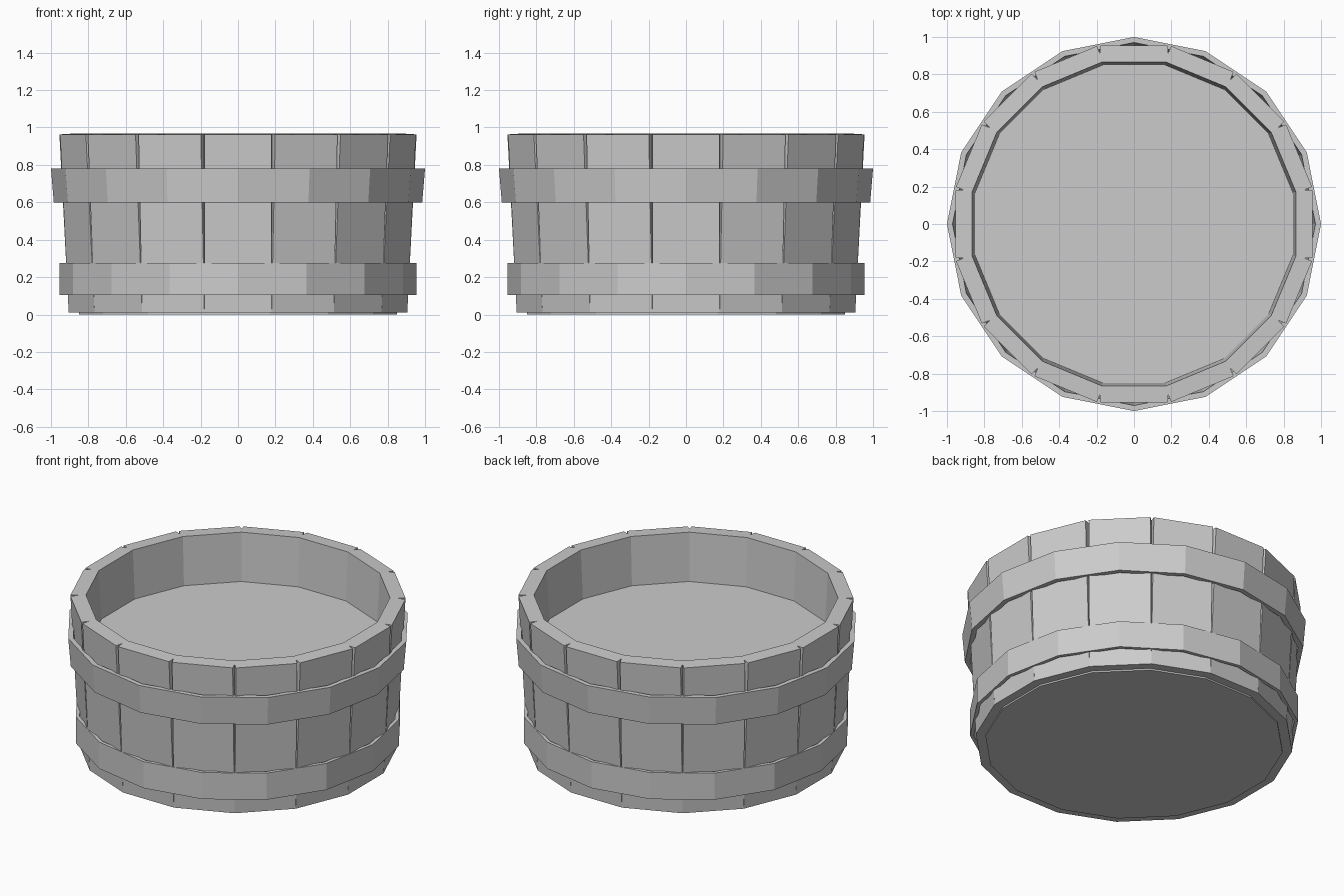
import bpy, bmesh
from math import sin, cos, pi, tan
from mathutils import Matrix

if "Cube" in bpy.data.objects:
    bpy.data.objects.remove(bpy.data.objects["Cube"])

SIDES = 16
STEP = 2 * pi / SIDES


def make_object(name, bm):
    bmesh.ops.recalc_face_normals(bm, faces=bm.faces[:])
    mesh = bpy.data.meshes.new(name)
    bm.to_mesh(mesh)
    bm.free()
    ob = bpy.data.objects.new(name, mesh)
    bpy.context.collection.objects.link(ob)
    return ob


def stave(index):
    # tapered plank: (half width, distance from axis) sections at bottom and top
    bm = bmesh.new()
    k = tan(STEP / 2)
    bottom = [(0.18, 0.905, 0.01), (0.815 * k, 0.815, 0.01)]
    top = [(0.18, 0.955, 0.963), (0.181, 0.910, 0.966), (0.865 * k, 0.865, 0.968)]
    rings = []
    for section in (bottom, top):
        right = [bm.verts.new((w, -d, z)) for w, d, z in section]
        left = [bm.verts.new((-w, -d, z)) for w, d, z in section]
        rings.append((right, left))
        bm.faces.new(right + left[::-1])
    (br, bl), (tr, tl) = rings
    bm.faces.new((bl[0], br[0], tr[0], tl[0]))
    bm.faces.new((bl[1], br[1], tr[2], tl[2]))
    for b, t in ((br, tr), (bl, tl)):
        bm.faces.new((b[0], t[0], t[1]))
        bm.faces.new((b[0], t[1], t[2], b[1]))
    bm.transform(Matrix.Rotation(index * STEP, 4, 'Z'))
    make_object(f"stave_{index + 1}", bm)


def hoop(name, profile):
    # closed profile of (radius, z), swept round with corners on the axes
    bm = bmesh.new()
    rings = [[bm.verts.new((r * cos(i * STEP), r * sin(i * STEP), z)) for r, z in profile]
             for i in range(SIDES)]
    n = len(profile)
    for i in range(SIDES):
        a, b = rings[i], rings[(i + 1) % SIDES]
        for j in range(n):
            m = (j + 1) % n
            bm.faces.new((a[j], b[j], b[m], a[m]))
    make_object(name, bm)


def disc(name, apothem, z0, z1):
    # 16-sided plate with flats facing the axes
    r = apothem / cos(STEP / 2)
    bm = bmesh.new()
    bmesh.ops.create_cone(bm, cap_ends=True, segments=SIDES, radius1=r, radius2=r, depth=z1 - z0,
                          matrix=Matrix.Translation((0, 0, (z0 + z1) / 2)) @ Matrix.Rotation(STEP / 2, 4, 'Z'))
    make_object(name, bm)


# Wooden wall
for s in range(SIDES):
    stave(s)

# Metal bands
hoop("upper_band", [(1.0, 0.78), (0.985, 0.60), (0.955, 0.60), (0.97, 0.78)])
hoop("lower_band", [(0.955, 0.275), (0.955, 0.105), (0.933, 0.105), (0.933, 0.275)])

# Contents surface and base
disc("inner_surface", 0.852, 0.64, 0.66)
disc("base", 0.85, 0.0, 0.04)
